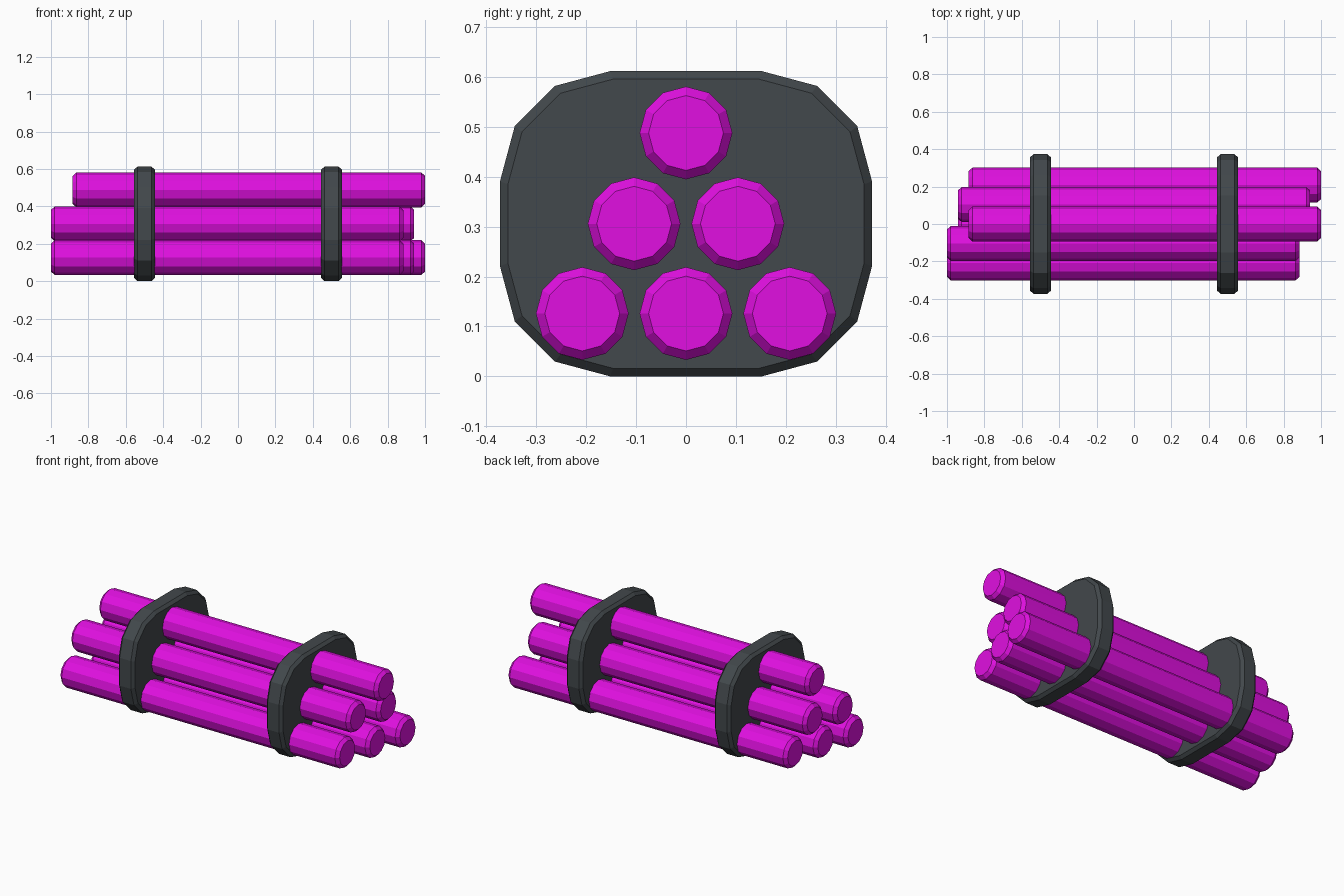
import bpy, bmesh, math
from mathutils import Vector

cube = bpy.data.objects.get("Cube")
if cube:
    bpy.data.objects.remove(cube, do_unlink=True)


def material(name, rgb):
    m = bpy.data.materials.new(name)
    m.use_nodes = True
    m.diffuse_color = (*rgb, 1)
    m.node_tree.nodes["Principled BSDF"].inputs["Base Color"].default_value = (*rgb, 1)
    return m


magenta = material("magenta", (0.75, 0.005, 0.75))
charcoal = material("charcoal", (0.055, 0.065, 0.072))


def loft(name, sections, mat):
    """Closed solid through (x, outline of (y, z)) sections."""
    bm = bmesh.new()
    rings = [[bm.verts.new((x, y, z)) for y, z in outline] for x, outline in sections]
    n = len(rings[0])
    for a, b in zip(rings, rings[1:]):
        for i in range(n):
            j = (i + 1) % n
            bm.faces.new((a[i], a[j], b[j], b[i]))
    bm.faces.new(rings[0])
    bm.faces.new(rings[-1])
    bmesh.ops.recalc_face_normals(bm, faces=bm.faces)
    mesh = bpy.data.meshes.new(name)
    bm.to_mesh(mesh)
    bm.free()
    mesh.materials.append(mat)
    obj = bpy.data.objects.new(name, mesh)
    bpy.context.collection.objects.link(obj)
    return obj


def circle(y, z, r, sides=12):
    return [(y + r * math.cos(math.tau * i / sides), z + r * math.sin(math.tau * i / sides))
            for i in range(sides)]


def rounded_box(y, z, r, zc):
    """Outline with corner centres at (+-y, +-z) and three-segment corners."""
    pts = []
    for q, (sy, sz) in enumerate([(1, 1), (-1, 1), (-1, -1), (1, -1)]):
        for k in range(4):
            a = math.radians(q * 90 + k * 30)
            pts.append((sy * y + r * math.cos(a), zc + sz * z + r * math.sin(a)))
    return pts


def bevelled(name, x0, x1, bevel, outer, inner, mat):
    return loft(name, [(x0, inner), (x0 + bevel, outer), (x1 - bevel, outer), (x1, inner)], mat)


# Rods stacked in a pyramid, each slid along its length
RODS = {
    "bottom_front_rod": (-0.208, 0.126, -0.058),
    "bottom_middle_rod": (0, 0.126, 0),
    "bottom_back_rod": (0.208, 0.126, 0.058),
    "middle_front_rod": (-0.104, 0.306, -0.058),
    "middle_back_rod": (0.104, 0.306, 0),
    "top_rod": (0, 0.488, 0.058),
}
for name, (y, z, slide) in RODS.items():
    bevelled(name, slide - 0.942, slide + 0.942, 0.02,
             circle(y, z, 0.093), circle(y, z, 0.075), magenta)

# Two rounded holder plates
for side, x in (("left", 0.5), ("right", -0.5)):
    bevelled(side + "_holder_plate", x - 0.055, x + 0.055, 0.017,
             rounded_box(0.152, 0.085, 0.221, 0.306),
             rounded_box(0.146, 0.079, 0.211, 0.306), charcoal)
